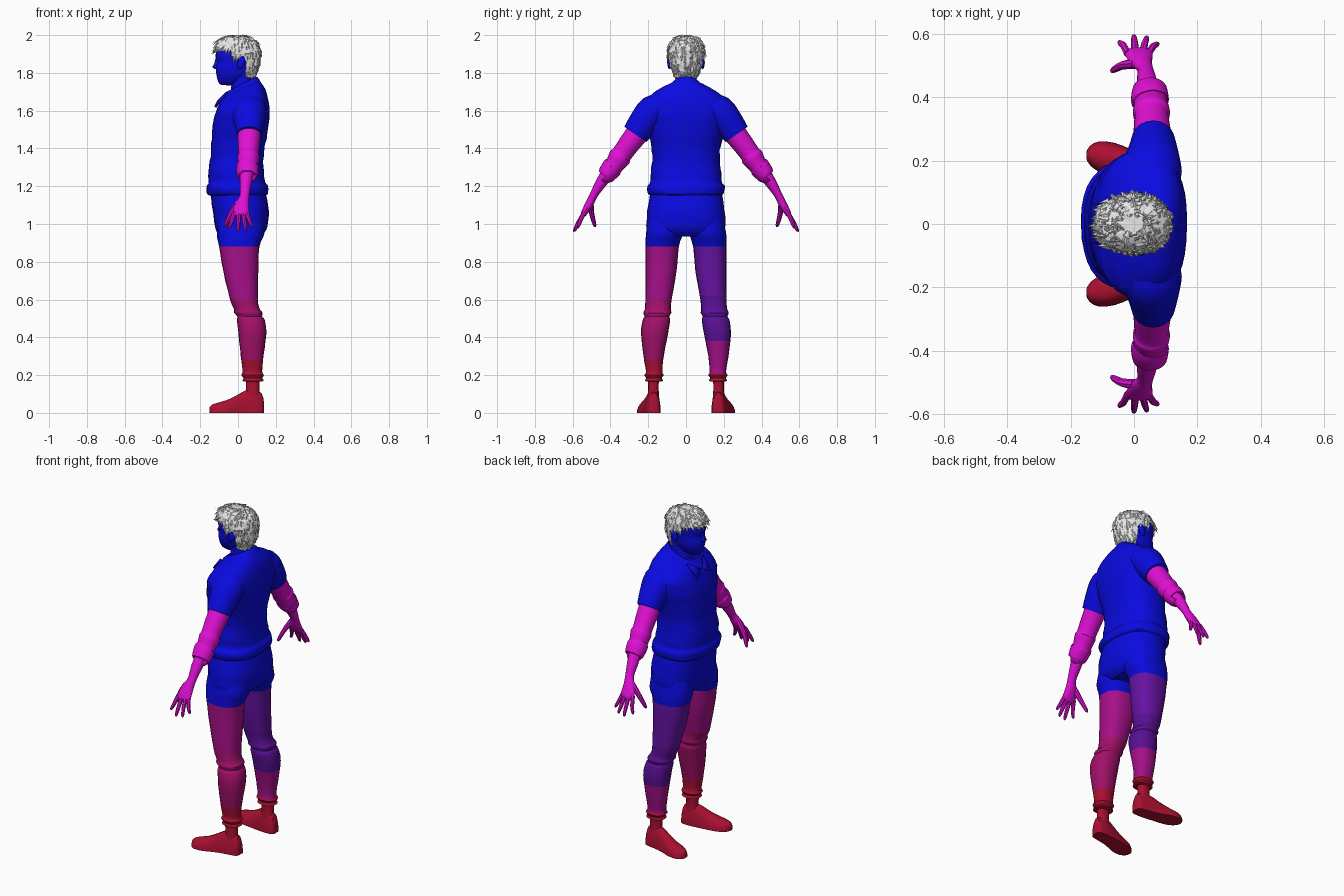
import bpy, bmesh, random
from math import sin, cos, pi, copysign
from mathutils import Vector

random.seed(4)
cube = bpy.data.objects.get("Cube")
if cube:
    bpy.data.objects.remove(cube)


def material(name, r, g, b):
    mat = bpy.data.materials.new(name)
    mat.use_nodes = True
    mat.diffuse_color = (r, g, b, 1)
    mat.node_tree.nodes["Principled BSDF"].inputs["Base Color"].default_value = (r, g, b, 1)
    return mat


BLUE = material("bright blue", 0.003, 0.003, 0.75)
WHITE = material("hair white", 0.8, 0.8, 0.8)
MAGENTA = material("arm magenta", 0.75, 0.005, 0.66)
PLUM = material("thigh plum", 0.38, 0.005, 0.25)
BERRY = material("calf berry", 0.36, 0.005, 0.14)
RED = material("shoe red", 0.4, 0.005, 0.03)
PURPLE = material("thigh purple", 0.13, 0.006, 0.36)
VIOLET = material("knee violet", 0.10, 0.005, 0.30)


def finish(name, bm, mats, rule=None, angle=0.6):
    """Turn a bmesh into a shaded object; rule picks a material slot per face."""
    bmesh.ops.recalc_face_normals(bm, faces=bm.faces)
    for face in bm.faces:
        face.material_index = rule(face.calc_center_median()) if rule else 0
    mesh = bpy.data.meshes.new(name)
    bm.to_mesh(mesh)
    bm.free()
    for mat in mats:
        mesh.materials.append(mat)
    obj = bpy.data.objects.new(name, mesh)
    bpy.context.collection.objects.link(obj)
    bpy.ops.object.select_all(action='DESELECT')
    obj.select_set(True)
    bpy.context.view_layer.objects.active = obj
    bpy.ops.object.shade_smooth_by_angle(angle=angle)
    return obj


def refine(rows, steps):
    """Smooth interpolation between rows of numbers."""
    out = []
    for i in range(len(rows) - 1):
        a, b, c, d = (rows[min(max(i + k, 0), len(rows) - 1)] for k in (-1, 0, 1, 2))
        for s in range(steps):
            t = s / steps
            out.append([q + t / 2 * (r - p + t * (2 * p - 5 * q + 4 * r - w + t * (3 * (q - r) + w - p)))
                        for p, q, r, w in zip(a, b, c, d)])
    return out + [list(rows[-1])]


def skin(bm, rings, caps=True):
    loops = [[bm.verts.new(p) for p in ring] for ring in rings]
    n = len(loops[0])
    for low, high in zip(loops, loops[1:]):
        for i in range(n):
            j = (i + 1) % n
            bm.faces.new((low[i], low[j], high[j], high[i]))
    if caps:
        bm.faces.new(loops[0])
        bm.faces.new(loops[-1])


def squircle(a, power):
    return [copysign(abs(f) ** power, f) for f in (cos(a), sin(a))]


def stack(rows, steps=3, n=24, power=0.85, fold=0.0, caps=True):
    """Stack of level sections: z, x front, x back, y low, y high, slope."""
    rings = []
    for z, x0, x1, y0, y1, slope in refine(rows, steps):
        ring = []
        for i in range(n):
            a = 2 * pi * i / n
            c, s = squircle(a, power)
            k = 1 + fold * sin(z * 70 + 3 * a) * cos(a * 2 + z * 9)
            dx = c * k * (x1 - x0) / 2
            ring.append(((x0 + x1) / 2 + dx, (y0 + y1) / 2 + s * k * (y1 - y0) / 2, z + slope * dx))
        rings.append(ring)
    bm = bmesh.new()
    skin(bm, rings, caps)
    return bm


def tube(bm, rows, side, steps=3, n=12):
    """Limb along points: x, y, z, half size along x, half size across."""
    rows = refine(rows, steps)
    pts = [Vector((r[0], r[1] * side, r[2])) for r in rows]
    rings = []
    for i, (p, r) in enumerate(zip(pts, rows)):
        t = (pts[min(i + 1, len(pts) - 1)] - pts[max(i - 1, 0)]).normalized()
        u = (Vector((1, 0, 0)) - t * t.x).normalized()
        v = t.cross(u)
        rings.append([p + u * r[3] * cos(2 * pi * k / n) + v * r[4] * sin(2 * pi * k / n) for k in range(n)])
    skin(bm, rings)
    return bm


def even(rows):
    """Sections symmetric in y: z, front, back, half width, optional slope."""
    return [(r[0], r[1], r[2], -r[3], r[3], r[4] if len(r) > 4 else 0) for r in rows]


# Shirt, with a turned hem and a sloping neckline
shirt = [(1.15, -.15, .14, .18), (1.16, -.165, .158, .2), (1.2, -.165, .16, .205), (1.22, -.155, .145, .19),
         (1.27, -.158, .137, .187), (1.36, -.145, .135, .178), (1.45, -.14, .15, .192), (1.55, -.13, .165, .222),
         (1.62, -.112, .165, .232, .1), (1.665, -.1, .15, .2, .25), (1.7, -.09, .125, .14, .4),
         (1.725, -.07, .1, .075, .5)]
finish("shirt", stack(even(shirt), n=36, power=.82, fold=.018), [BLUE])

# Shorts: hips and two short legs
hips = [(.935, -.1, .12, .16), (.97, -.118, .15, .205), (1.03, -.128, .162, .208), (1.1, -.138, .16, .2),
        (1.19, -.15, .14, .185)]
finish("shorts_hips", stack(even(hips), fold=.008), [BLUE])

# Neck, head and collar
neck = [(1.66, -.04, .1, .065), (1.74, -.035, .09, .056), (1.84, -.03, .085, .058)]
finish("neck", stack(even(neck)), [BLUE])
head = [(1.735, -.095, -.04, .02, -.1), (1.75, -.108, .0, .042, -.2), (1.785, -.113, .06, .064),
        (1.82, -.117, .085, .073), (1.855, -.11, .095, .077), (1.885, -.118, .1, .08),
        (1.93, -.112, .1, .083), (1.97, -.08, .08, .06)]
finish("head", stack(even(head), n=28, power=.92), [BLUE])
nose = [(1.82, -.122, -.1, .014), (1.83, -.135, -.1, .016), (1.85, -.126, -.1, .01), (1.885, -.117, -.1, .008)]
finish("nose", stack(even(nose), n=10), [BLUE])
collar = [(1.685, -.115, .125, .115, .48), (1.715, -.09, .112, .088, .5), (1.74, -.06, .1, .068, .5),
          (1.725, -.045, .09, .058, .5)]
finish("collar", stack(even(collar), steps=2, caps=False), [BLUE])

for side, label in ((-1, "left"), (1, "right")):
    # Ears
    bm = bmesh.new()
    bmesh.ops.create_icosphere(bm, subdivisions=2, radius=1)
    for v in bm.verts:
        v.co = Vector((.018 + .02 * v.co.x + .008 * v.co.z, side * (.088 + .012 * v.co.y), 1.855 + .036 * v.co.z))
    finish(label + "_ear", bm, [BLUE])

    # Collar points
    bm = bmesh.new()
    corners = [(-.11, .012, 1.655), (-.065, .075, 1.70), (-.125, .062, 1.622)]
    bm.faces.new([bm.verts.new((x, y * side, z)) for x, y, z in corners])
    tip = finish(label + "_collar_point", bm, [BLUE])
    tip.modifiers.new("thickness", 'SOLIDIFY').thickness = .012

    # Shirt sleeve
    bm = tube(bmesh.new(), [(.045, .11, 1.63, .085, .06), (.055, .17, 1.6, .095, .086),
                            (.06, .225, 1.535, .08, .08), (.06, .268, 1.475, .067, .071)], side, n=20)
    finish(label + "_shirt_sleeve", bm, [BLUE])

    # Under sleeve with rolled folds
    bm = tube(bmesh.new(), [(.06, .25, 1.49, .062, .062), (.057, .3, 1.425, .058, .057),
                            (.055, .34, 1.37, .054, .054), (.055, .35, 1.355, .059, .06),
                            (.052, .38, 1.31, .053, .05), (.05, .39, 1.3, .06, .056),
                            (.05, .425, 1.255, .054, .047), (.05, .43, 1.25, .04, .034)], side, n=20)
    finish(label + "_rolled_sleeve", bm, [MAGENTA])

    # Forearm, palm and fingers
    bm = tube(bmesh.new(), [(.047, .41, 1.275, .036, .036), (.04, .455, 1.21, .031, .029),
                            (.035, .49, 1.15, .025, .021), (.022, .512, 1.105, .036, .022),
                            (.015, .538, 1.06, .044, .017), (.015, .545, 1.045, .036, .012)], side, n=16)
    for base, end, y, z in ((-.02, -.045, .572, .978), (.004, .0, .59, .96),
                            (.027, .04, .586, .965), (.046, .073, .567, .985)):
        tube(bm, [(base, .536, 1.065, .012, .012), ((base + end) / 2, (.55 + y) / 2, (1.055 + z) / 2, .011, .011),
                  (end, y, z + .006, .008, .008), (end, y, z, .003, .003)], side, n=8)
    tube(bm, [(.005, .505, 1.115, .018, .016), (-.035, .5, 1.06, .014, .014),
              (-.064, .485, 1.0, .01, .01), (-.07, .48, .985, .004, .004)], side, n=8)
    finish(label + "_forearm_and_hand", bm, [MAGENTA])

    # Trouser leg, coloured in bands by height, with knee folds and a gathered cuff
    leg = [(1.03, -.1, .13, .03, .2), (.95, -.112, .14, .018, .212), (.88, -.1, .113, .038, .215),
           (.75, -.078, .107, .05, .215), (.6, -.042, .105, .076, .215), (.55, -.022, .115, .08, .218),
           (.53, -.02, .13, .078, .226), (.51, -.004, .128, .088, .22), (.49, -.005, .142, .084, .23),
           (.42, .002, .15, .095, .238), (.3, .015, .135, .118, .225), (.22, .024, .128, .125, .212),
           (.2, .018, .137, .118, .22), (.185, .03, .128, .128, .212), (.17, .024, .136, .122, .216),
           (.165, .045, .115, .14, .2)]
    leg = [(z, a, b, min(c * side, d * side), max(c * side, d * side), 0) for z, a, b, c, d in leg]
    if side < 0:
        mats, levels = [BLUE, PLUM, BERRY, RED], (.88, .6, .28)
    else:
        mats, levels = [BLUE, PURPLE, VIOLET, PLUM, RED], (.88, .62, .38, .21)
    bm = stack(leg, n=20, fold=.012)
    for level in levels:
        bmesh.ops.bisect_plane(bm, geom=bm.verts[:] + bm.edges[:] + bm.faces[:],
                               plane_co=(0, 0, level), plane_no=(0, 0, 1))
    finish(label + "_leg", bm, mats, lambda c: sum(c.z < level for level in levels))

    # Ankle
    ankle = [(.06, .04, .12, .14, .205), (.13, .042, .113, .145, .2), (.19, .04, .115, .142, .202)]
    bm = stack([(z, a, b, c * side, d * side, 0) for z, a, b, c, d in ankle], n=16)
    finish(label + "_ankle", bm, [RED])

    # Shoe: upright sections from heel to toe, with a flat sole
    rings = []
    for x, y, w, h in refine([(.137, .17, .018, .06), (.125, .171, .032, .105), (.08, .174, .038, .125),
                              (.035, .18, .04, .118), (-.01, .19, .044, .092), (-.06, .203, .05, .068),
                              (-.11, .212, .046, .054), (-.14, .216, .028, .042), (-.15, .216, .01, .03)], 2):
        ring = []
        for i in range(18):
            c, s = squircle(2 * pi * i / 18, .8)
            up = max(s * .75 + .25, 0)
            ring.append((x, side * (y + w * c * (1.1 - .3 * up)), h * up))
        rings.append(ring)
    bm = bmesh.new()
    skin(bm, rings)
    finish(label + "_shoe", bm, [RED])


# Hair cap, trimmed around the face and ears, with a ruffled surface
cap = [(1.775, -.05, .088, .06), (1.81, -.08, .104, .08), (1.865, -.1, .117, .092), (1.92, -.122, .118, .095),
       (1.96, -.115, .102, .083), (1.985, -.085, .07, .058), (1.996, -.04, .03, .025)]
bm = stack(even(cap), steps=4, n=44, power=.95)


def covered(c):
    return c.z > 1.918 or (c.x > -.035 and c.z > 1.88) or (c.x > .04 and c.z > 1.77)


bmesh.ops.delete(bm, geom=[f for f in bm.faces if not covered(f.calc_center_median())], context='FACES')
for v in bm.verts:
    v.co += Vector([random.uniform(-.004, .004) for _ in range(3)])
roots = [(f.calc_center_median(), f.normal.copy()) for f in bm.faces]
finish("hair_cap", bm, [WHITE], angle=.3)

# Short locks lying over the cap, swept down and forward, longer at the fringe
bm = bmesh.new()
for p, normal in random.sample(roots, 260):
    out = Vector((p.x, p.y, (p.z - 1.89) * .8)).normalized()
    fringe = p.x < -.07
    flow = Vector((-.9, 0, -.1)) if fringe else Vector((-.1, 0, -1))
    flow = (flow - out * flow.dot(out) * .95 + Vector([random.uniform(-.25, .25) for _ in range(3)])).normalized()
    across = flow.cross(out).normalized() * .009
    tip = p + flow * random.uniform(.025, .04) + out * .002
    tip.x, tip.z = max(tip.x, -.15), min(tip.z, 1.999)
    a, b, c, d = (bm.verts.new(q) for q in (p - across, p + across, p + out * .006, tip))
    for tri in ((a, b, c), (a, c, d), (b, d, c), (a, d, b)):
        bm.faces.new(tri)
# Fringe spikes
for i in range(11):
    y = (i - 5) * .014
    root = Vector((-.105 + y * y * 5, y, 1.935))
    tip = root + Vector((-.04 + random.uniform(0, .012), random.uniform(-.01, .01), random.uniform(-.04, -.01)))
    ring = [bm.verts.new(root + Vector((0, .012 * cos(k * pi / 2), .016 * sin(k * pi / 2)))) for k in range(4)]
    end = bm.verts.new(tip)
    for k in range(4):
        bm.faces.new((ring[k], ring[(k + 1) % 4], end))
finish("hair_locks", bm, [WHITE], angle=.3)
